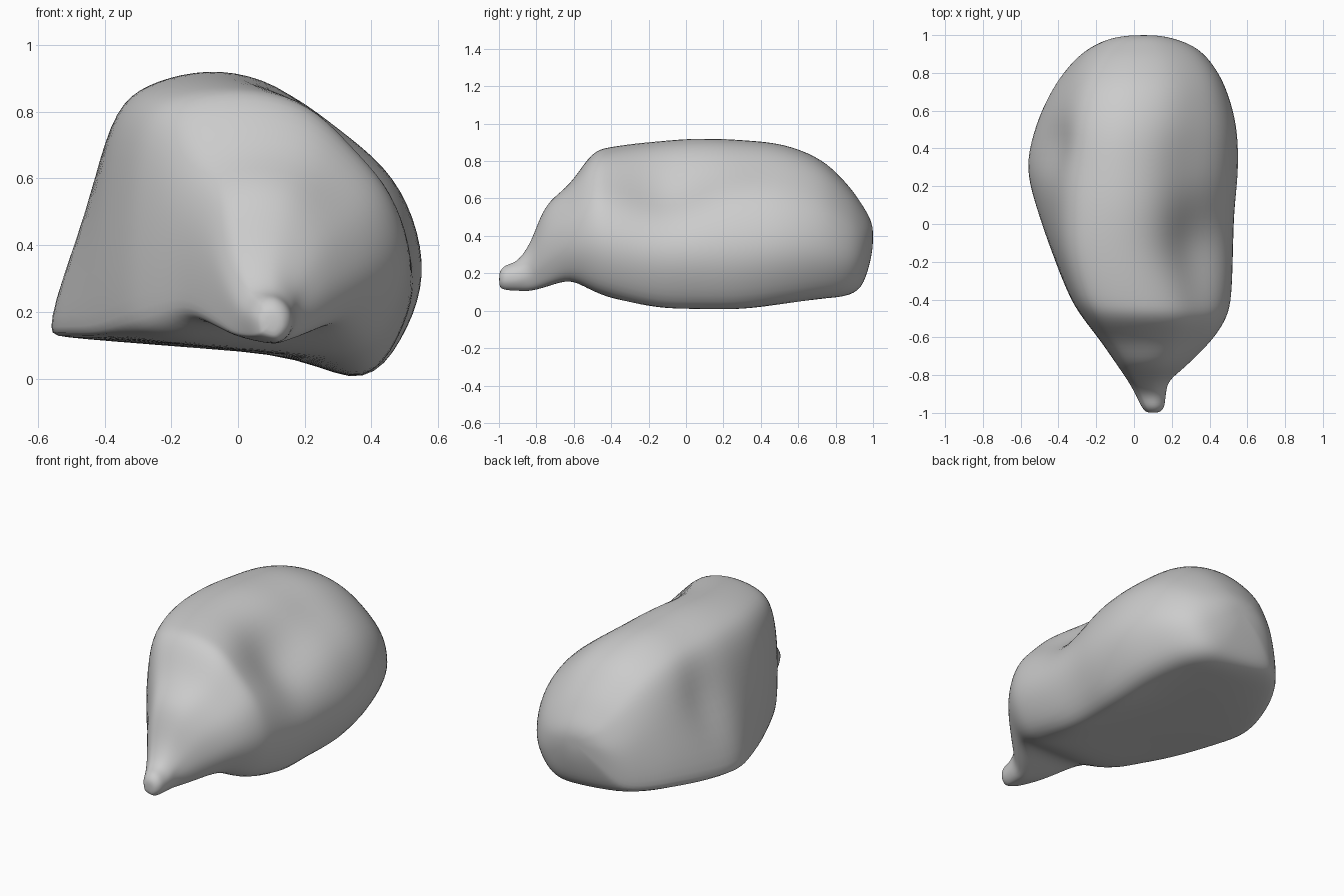
import bpy, bmesh, math
from mathutils import Vector

cube = bpy.data.objects.get("Cube")
if cube:
    bpy.data.objects.remove(cube, do_unlink=True)

# Unit cross-sections, clockwise from the lower right flank: leaning rear, upright front
REAR = [(0, .19), (.10, .58), (.185, .85), (.29, .955), (.45, 1), (.65, .95), (.81, .80),
        (.94, .62), (1, .38), (.96, .17), (.84, 0), (.60, 0), (.08, 0)]
FRONT = [(0, .19), (.01, .60), (.06, .88), (.20, .98), (.43, 1), (.64, .94), (.80, .79),
         (.94, .61), (1, .38), (.96, .17), (.84, 0), (.60, 0), (.08, 0)]
# Lowest height of the flat belly, by section point
BELLY = {11: .075, 12: .12}

# Stations from snout to rump: y, x min, x max, z min, z max, roundness
STATIONS = [
    (-1.0, .07, .13, .13, .20, 1), (-.97, .04, .16, .11, .24, .9),
    (-.90, .005, .17, .105, .27, .7), (-.83, -.035, .19, .105, .37, .5),
    (-.75, -.09, .28, .125, .56, .35), (-.62, -.18, .41, .16, .68, .2),
    (-.50, -.27, .49, .11, .84, .1), (-.38, -.34, .52, .07, .88, 0),
    (-.15, -.435, .535, .01, .91, 0), (.08, -.515, .54, 0, .925, 0),
    (.30, -.565, .555, 0, .915, 0), (.52, -.525, .545, .03, .89, .05),
    (.72, -.44, .49, .06, .81, .15), (.86, -.34, .41, .08, .68, .3),
    (.94, -.24, .32, .13, .57, .5), (.985, -.12, .2, .26, .49, .8),
    (1.0, .0, .1, .36, .43, 1)]


def spline(a, b, c, d, t):
    """Catmull-Rom point between b and c."""
    return b + .5 * t * (c - a + t * (2 * a - 5 * b + 4 * c - d + t * (3 * (b - c) + d - a)))


def ring(y, x0, x1, z0, z1, roundness):
    upright = min(max((.25 - y) / .5, 0), 1)
    points = []
    for i, (rear, front) in enumerate(zip(REAR, FRONT)):
        u, v = Vector(rear).lerp(Vector(front), upright)
        angle = math.atan2(rear[1] - .5, rear[0] - .5)
        flat = Vector((x0 + (x1 - x0) * u, y, max(z0 + (z1 - z0) * v, BELLY.get(i, 0))))
        oval = Vector((x0 + (x1 - x0) * (.5 + .5 * math.cos(angle)), y,
                       z0 + (z1 - z0) * (.5 + .5 * math.sin(angle))))
        points.append(flat.lerp(oval, roundness))
    return points


def refine(items, steps, closed, blend):
    n = len(items)
    pick = (lambda i: items[i % n]) if closed else (lambda i: items[min(max(i, 0), n - 1)])
    out = [blend(pick(i - 1), pick(i), pick(i + 1), pick(i + 2), k / steps)
           for i in range(n if closed else n - 1) for k in range(steps)]
    return out if closed else out + [items[-1]]


def blend_rings(a, b, c, d, t):
    return [spline(*p, t) for p in zip(a, b, c, d)]


# Soft hollows in the flanks: centre, reach, push
DENTS = [(Vector((.40, -.10, .74)), Vector((.27, .24, .32)), Vector((-.06, 0, -.085))),
         (Vector((.28, .30, .88)), Vector((.15, .25, .2)), Vector((-.01, 0, -.025))),
         (Vector((-.46, .42, .60)), Vector((.2, .13, .22)), Vector((.04, 0, -.02)))]


def dent(p):
    q = p.copy()
    for centre, reach, push in DENTS:
        d = p - centre
        q += push * math.exp(-sum((d[i] / reach[i]) ** 2 for i in range(3)))
    return q


# Loft the body
rings = refine([ring(*s) for s in STATIONS], 5, False, blend_rings)
rings = [refine(r, 5, True, spline) for r in rings]
bm = bmesh.new()
loops = [[bm.verts.new(dent(p)) for p in r] for r in rings]
for a, b in zip(loops, loops[1:]):
    for i in range(len(a)):
        j = (i + 1) % len(a)
        bm.faces.new((a[i], a[j], b[j], b[i]))
for end in (loops[0], loops[-1]):
    cap = bm.faces.new(end)
    bmesh.ops.poke(bm, faces=[cap])
for _ in range(6):
    bmesh.ops.smooth_vert(bm, verts=bm.verts, factor=.5,
                          use_axis_x=True, use_axis_y=True, use_axis_z=True)
bmesh.ops.recalc_face_normals(bm, faces=bm.faces)
mesh = bpy.data.meshes.new("body")
bm.to_mesh(mesh)
bm.free()
body = bpy.data.objects.new("body", mesh)
bpy.context.collection.objects.link(body)

# Plain grey surface
grey = bpy.data.materials.new("grey")
grey.use_nodes = True
grey.diffuse_color = (.6, .6, .6, 1)
grey.node_tree.nodes["Principled BSDF"].inputs["Base Color"].default_value = (.6, .6, .6, 1)
mesh.materials.append(grey)

bpy.context.view_layer.objects.active = body
body.select_set(True)
bpy.ops.object.shade_smooth_by_angle(angle=math.radians(60))
